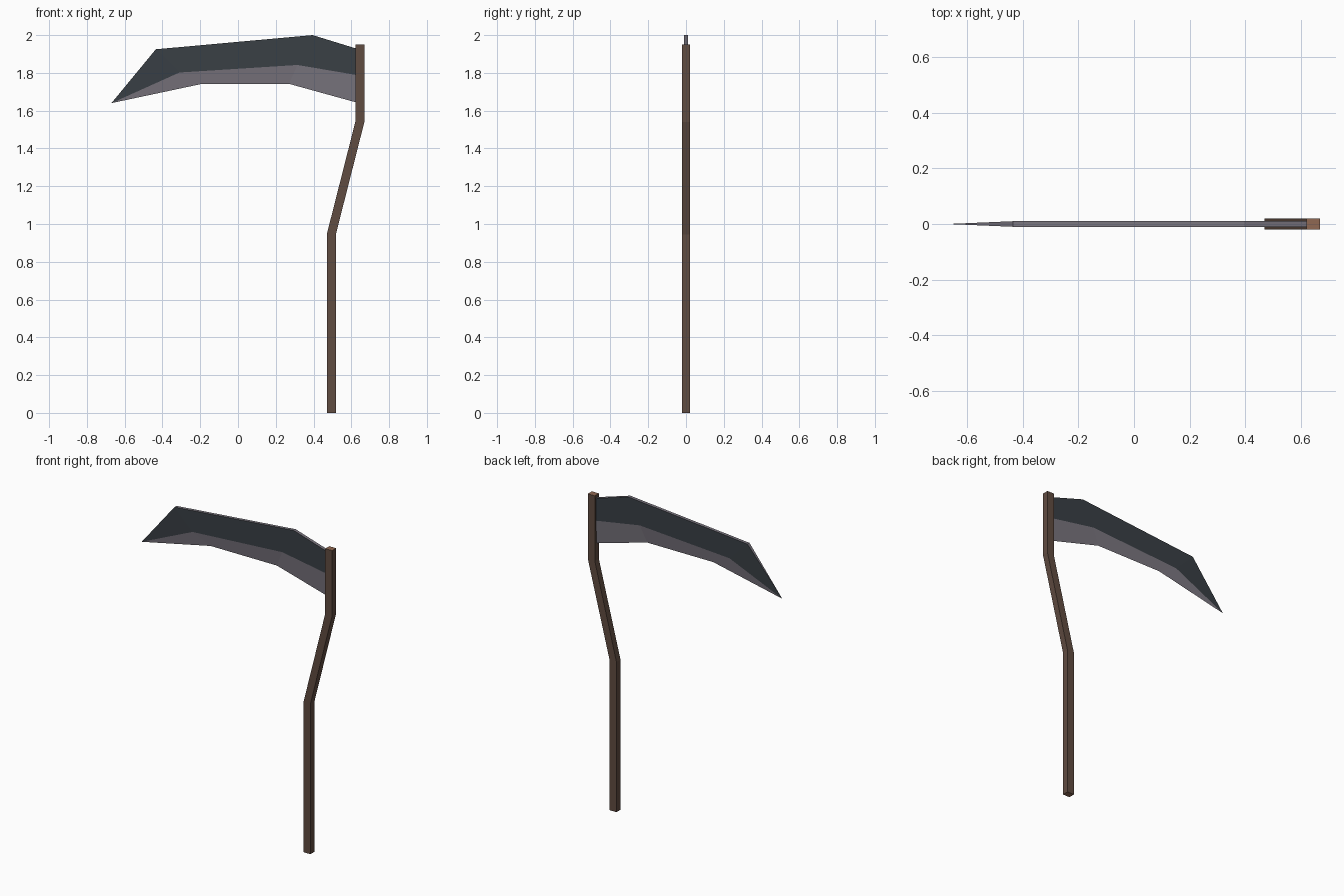
import bpy, bmesh

if "Cube" in bpy.data.objects:
    bpy.data.objects.remove(bpy.data.objects["Cube"])


def material(name, rgb):
    m = bpy.data.materials.new(name)
    m.diffuse_color = (*rgb, 1)
    m.use_nodes = True
    m.node_tree.nodes["Principled BSDF"].inputs["Base Color"].default_value = m.diffuse_color
    return m


wood = material("dark_wood", (0.118, 0.072, 0.053))
end_wood = material("cut_wood", (0.28, 0.14, 0.084))
steel = material("dark_steel", (0.041, 0.050, 0.059))
edge_steel = material("ground_steel", (0.195, 0.180, 0.212))


def finish(bm, name, mats):
    bmesh.ops.recalc_face_normals(bm, faces=bm.faces[:])
    me = bpy.data.meshes.new(name)
    bm.to_mesh(me)
    bm.free()
    for m in mats:
        me.materials.append(m)
    ob = bpy.data.objects.new(name, me)
    bpy.context.collection.objects.link(ob)
    return ob


# Bent square handle: rings along a path of (left x, z), lighter cut ends
W, D = 0.048, 0.02
bm = bmesh.new()
rings = []
for x, z in [(0.47, 0), (0.47, 0.945), (0.621, 1.54), (0.621, 1.95)]:
    corners = [(x, -D), (x + W, -D), (x + W, D), (x, D)]
    rings.append([bm.verts.new((cx, cy, z)) for cx, cy in corners])
for a, b in zip(rings, rings[1:]):
    for i in range(4):
        j = (i + 1) % 4
        bm.faces.new((a[i], a[j], b[j], b[i]))
for r in (rings[0], rings[-1]):
    bm.faces.new(r).material_index = 1
finish(bm, "handle", [wood, end_wood])

# Blade: sections of spine, bevel line and cutting edge, meeting at the tip
T = 0.01
sections = [
    ((-0.435, 1.925), (-0.31, 1.802), (-0.19, 1.742)),
    ((0.395, 2.0), (0.315, 1.842), (0.27, 1.742)),
    ((0.632, 1.927), (0.632, 1.788), (0.632, 1.642)),
]
bm = bmesh.new()
tip = bm.verts.new((-0.67, 0, 1.64))
loops = []
for spine, mid, edge in sections:
    pts = [(spine, -T), (mid, -T), (edge, 0), (mid, T), (spine, T)]
    loops.append([bm.verts.new((p[0], y, p[1])) for p, y in pts])
# strips round the section: flat, bevel, bevel, flat, spine
strip_mat = [0, 1, 1, 0, 1]
for i in range(5):
    j = (i + 1) % 5
    bm.faces.new((tip, loops[0][i], loops[0][j])).material_index = strip_mat[i]
    for a, b in zip(loops, loops[1:]):
        bm.faces.new((a[i], a[j], b[j], b[i])).material_index = strip_mat[i]
bm.faces.new(loops[-1])
finish(bm, "blade", [steel, edge_steel])
